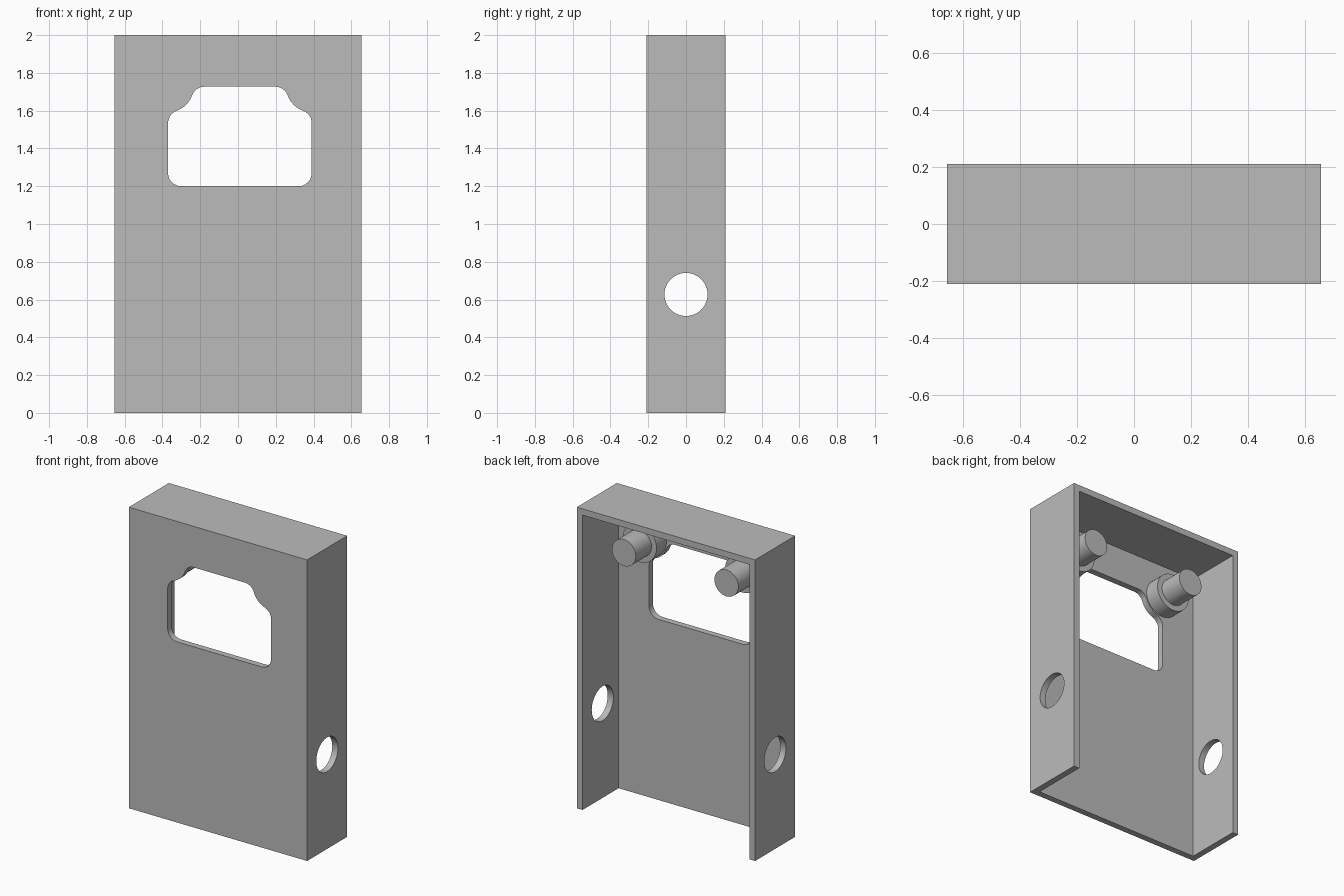
import bpy, bmesh, math
from mathutils import Vector

if "Cube" in bpy.data.objects:
    bpy.data.objects.remove(bpy.data.objects["Cube"])

W, D, H = 1.31, 0.42, 2.0      # outer size
T = 0.042                      # wall thickness
WIN_X, WIN_HALF = 0.01, 0.38   # window centre and half width
WIN_LOW, WIN_TOP = 1.2, 1.727
NOTCH, FILLET = 0.135, 0.07    # window corner radii

grey = bpy.data.materials.new("plain grey")
grey.use_nodes = True
grey.diffuse_color = (0.5, 0.5, 0.5, 1)
grey.node_tree.nodes["Principled BSDF"].inputs["Base Color"].default_value = (0.5, 0.5, 0.5, 1)


def finish(name, bm):
    bmesh.ops.recalc_face_normals(bm, faces=bm.faces)
    mesh = bpy.data.meshes.new(name)
    bm.to_mesh(mesh)
    bm.free()
    mesh.materials.append(grey)
    obj = bpy.data.objects.new(name, mesh)
    bpy.context.collection.objects.link(obj)
    return obj


def box(name, low, high):
    bm = bmesh.new()
    bmesh.ops.create_cube(bm, size=1)
    low, high = Vector(low), Vector(high)
    for v in bm.verts:
        v.co = (low + high) / 2 + v.co * (high - low)
    return finish(name, bm)


def prism(name, outline, start, vector):
    """Extrude a closed outline of 3D points along a vector."""
    bm = bmesh.new()
    face = bm.faces.new([bm.verts.new(Vector(p) + start) for p in outline])
    ext = bmesh.ops.extrude_face_region(bm, geom=[face])["geom"]
    verts = [g for g in ext if isinstance(g, bmesh.types.BMVert)]
    bmesh.ops.translate(bm, verts=verts, vec=vector)
    return finish(name, bm)


def arc(cx, cz, r, a0, a1, steps=10):
    angles = [a0 + (a1 - a0) * i / steps for i in range(steps + 1)]
    return [(cx + r * math.cos(a), cz + r * math.sin(a)) for a in angles]


def activate(obj):
    bpy.ops.object.select_all(action="DESELECT")
    obj.select_set(True)
    bpy.context.view_layer.objects.active = obj


def smooth(obj):
    activate(obj)
    bpy.ops.object.shade_smooth_by_angle(angle=math.radians(30))


def cut(obj, cutter):
    cutter.hide_render = True
    mod = obj.modifiers.new("cut", "BOOLEAN")
    mod.operation, mod.solver, mod.object = "DIFFERENCE", "EXACT", cutter
    activate(obj)
    bpy.ops.object.modifier_apply(modifier=mod.name)
    bpy.data.objects.remove(cutter)


# Shell, open at the back and the bottom
shell = box("shell", (-W / 2, -D / 2, 0), (W / 2, D / 2, H))
cut(shell, box("cavity_cutter", (-W / 2 + T, -D / 2 + T, -1), (W / 2 - T, D, H - T)))

# Window: right half outline from bottom to top, then mirrored
reach = math.sqrt((NOTCH + FILLET) ** 2 - FILLET ** 2)
tilt = math.asin(FILLET / (NOTCH + FILLET))
x_in = WIN_HALF - FILLET
half = arc(x_in, WIN_LOW + FILLET, FILLET, -math.pi / 2, 0)
half += arc(x_in, WIN_TOP - reach, FILLET, 0, math.pi / 2 - tilt)
half += arc(WIN_HALF, WIN_TOP, NOTCH, -math.pi / 2 - tilt, -math.pi + tilt)[1:-1]
half += arc(WIN_HALF - reach, WIN_TOP - FILLET, FILLET, tilt, math.pi / 2)
outline = half + [(-x, z) for x, z in reversed(half)]
cut(shell, prism("window_cutter", [(WIN_X + x, 0, z) for x, z in outline],
                 Vector((0, -D, 0)), Vector((0, D, 0))))

# Round hole through both side walls
ring = arc(0, 0.627, 0.114, 0, 2 * math.pi, 48)[:-1]
cut(shell, prism("side_hole_cutter", [(0, y, z) for y, z in ring],
                 Vector((-W, 0, 0)), Vector((2 * W, 0, 0))))
smooth(shell)

# Stepped pegs behind the upper window corners
for side, label in ((1, "left"), (-1, "right")):
    for part, radius, end in (("collar", 0.125, -0.065), ("peg", 0.088, 0.1)):
        circle = arc(WIN_X + side * (WIN_HALF - 0.003), WIN_TOP, radius, 0, 2 * math.pi, 48)[:-1]
        start = -D / 2 + T / 2
        smooth(prism(f"{label}_{part}", [(x, 0, z) for x, z in circle],
                     Vector((0, start, 0)), Vector((0, end - start, 0))))
